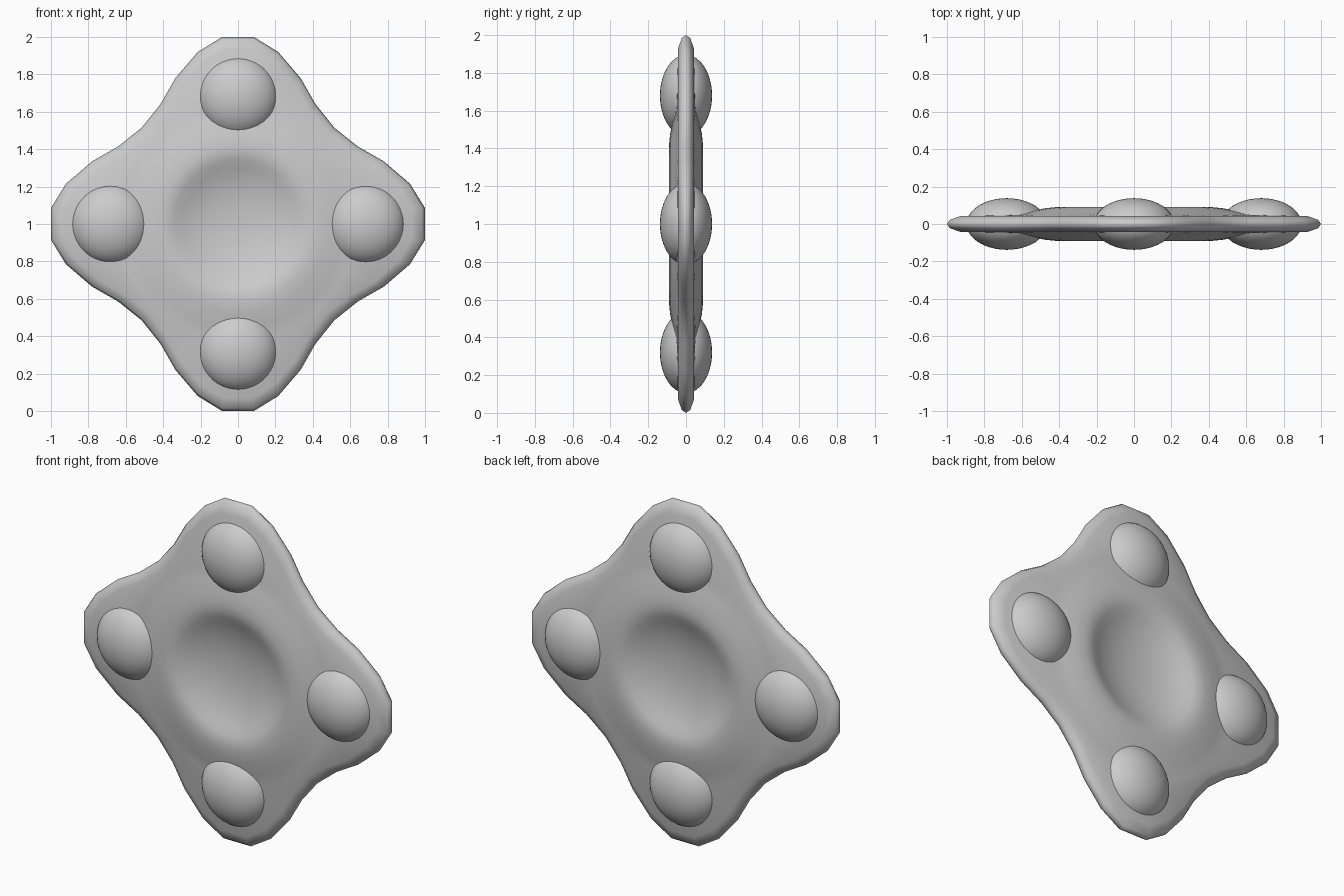
import bpy, bmesh, math
from mathutils import Vector

if "Cube" in bpy.data.objects:
    bpy.data.objects.remove(bpy.data.objects["Cube"])

# One quadrant of the four-lobed outline (x, z about the centre)
QUAD = [(1, .085), (.92, .215), (.78, .335), (.64, .415), (.515, .515),
        (.415, .64), (.335, .78), (.215, .92), (.085, 1)]
outline = []
for k in range(4):
    c, s = round(math.cos(k * math.pi / 2)), round(math.sin(k * math.pi / 2))
    outline += [(c * x - s * z, s * x + c * z) for x, z in QUAD]
N = len(outline)

# Rings from rim to dish: (kind, size, half thickness)
RINGS = [("rim", .985, .022), ("rim", .93, .042),
         ("circle", .63, .05), ("circle", .56, .066), ("circle", .48, .084),
         ("circle", .42, .09), ("circle", .38, .088), ("circle", .345, .078),
         ("circle", .30, .058), ("circle", .24, .036), ("circle", .16, .017),
         ("circle", .08, .008)]


def ring(bm, kind, size, y):
    verts = []
    for x, z in outline:
        f = size if kind == "rim" else size / math.hypot(x, z)
        verts.append(bm.verts.new((x * f, y, 1 + z * f)))
    return verts


# Body with a round dish on both faces
bm = bmesh.new()
edge = ring(bm, "rim", 1, 0)
for side in (-1, 1):
    prev = edge
    for kind, size, h in RINGS:
        cur = ring(bm, kind, size, side * h)
        for i in range(N):
            j = (i + 1) % N
            bm.faces.new((prev[i], prev[j], cur[j], cur[i]))
        prev = cur
    mid = bm.verts.new((0, side * .005, 1))
    for i in range(N):
        bm.faces.new((prev[i], prev[(i + 1) % N], mid))
bmesh.ops.recalc_face_normals(bm, faces=bm.faces[:])
me = bpy.data.meshes.new("body")
bm.to_mesh(me)
bm.free()
me.shade_smooth()
body = bpy.data.objects.new("body", me)
bpy.context.collection.objects.link(body)

# Flattened balls, one through each lobe
for name, x, z in (("ball_right", .68, 1), ("ball_top", 0, 1.68),
                   ("ball_left", -.68, 1), ("ball_bottom", 0, .32)):
    bpy.ops.mesh.primitive_uv_sphere_add(segments=40, ring_count=24, radius=1,
                                         location=(x, 0, z))
    ball = bpy.context.object
    ball.name = name
    ball.scale = (.215, .138, .215)
    bpy.ops.object.transform_apply(location=False, rotation=False, scale=True)
    bpy.ops.object.shade_smooth()
